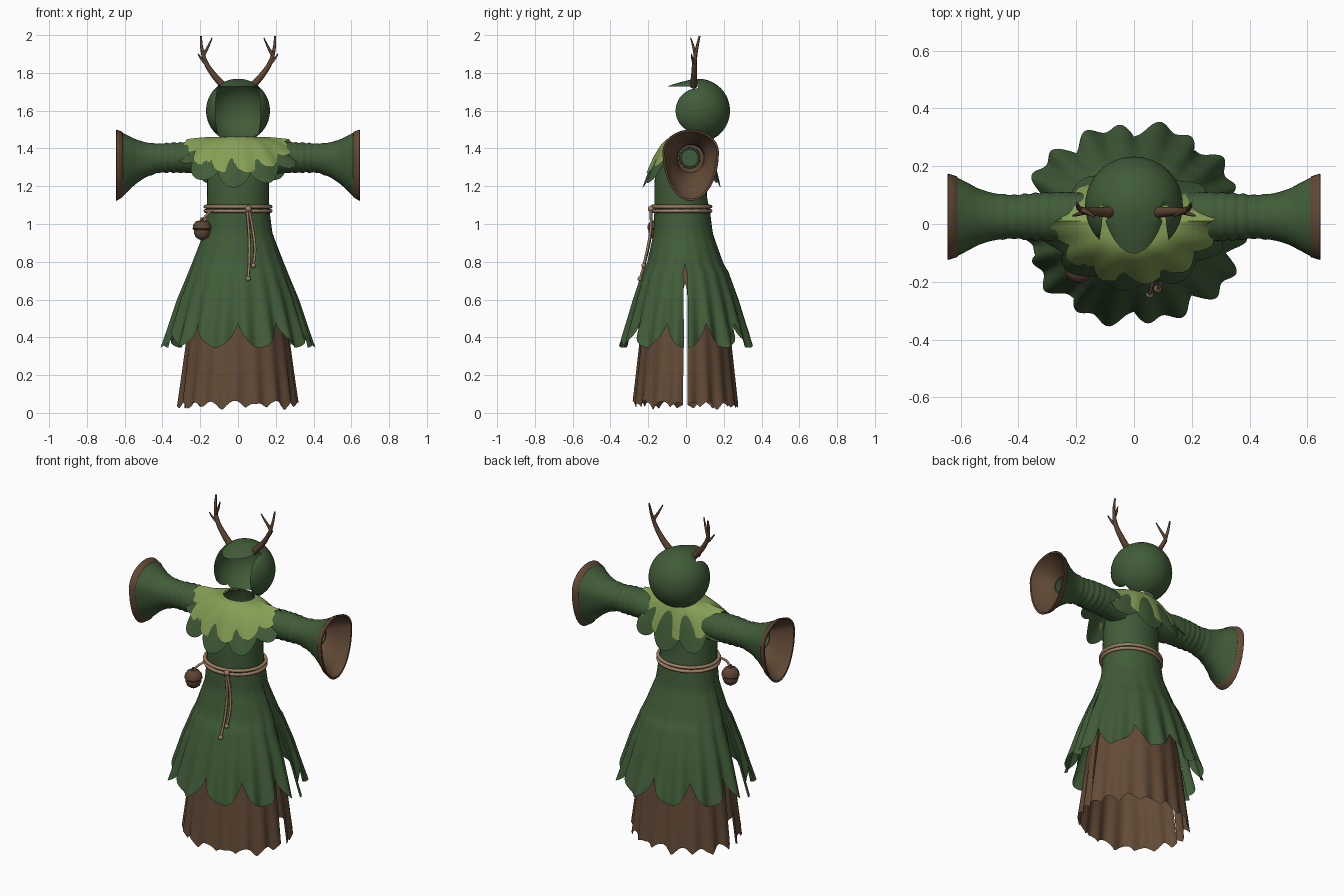
import bpy, bmesh, math
from math import sin, cos, pi
from mathutils import Vector

if "Cube" in bpy.data.objects:
    bpy.data.objects.remove(bpy.data.objects["Cube"], do_unlink=True)


def material(name, rgb):
    m = bpy.data.materials.new(name)
    m.use_nodes = True
    m.diffuse_color = (*rgb, 1)
    m.node_tree.nodes["Principled BSDF"].inputs["Base Color"].default_value = (*rgb, 1)
    return m


GREEN = material("forest green", (0.052, 0.108, 0.040))
LEAF = material("leaf green", (0.235, 0.345, 0.090))
BROWN = material("bark brown", (0.125, 0.070, 0.038))
ANTLER = material("antler brown", (0.110, 0.058, 0.032))
ROPE = material("rope tan", (0.35, 0.22, 0.13))


def finish(ob, mat, angle=50):
    ob.data.materials.clear()
    ob.data.materials.append(mat)
    bpy.ops.object.select_all(action="DESELECT")
    ob.select_set(True)
    bpy.context.view_layer.objects.active = ob
    bpy.ops.object.shade_smooth_by_angle(angle=math.radians(angle))
    return ob


def from_bmesh(name, bm, mat):
    bmesh.ops.recalc_face_normals(bm, faces=bm.faces)
    me = bpy.data.meshes.new(name)
    bm.to_mesh(me)
    bm.free()
    ob = bpy.data.objects.new(name, me)
    bpy.context.collection.objects.link(ob)
    return finish(ob, mat)


def loft(name, rings, mat, closed=True, cap=False):
    """Skin a list of equally long point rings."""
    bm = bmesh.new()
    rows = [[bm.verts.new(p) for p in ring] for ring in rings]
    n = len(rows[0])
    for a, b in zip(rows, rows[1:]):
        for i in range(n if closed else n - 1):
            j = (i + 1) % n
            bm.faces.new((a[i], a[j], b[j], b[i]))
    if cap:
        bm.faces.new(rows[-1])
    return from_bmesh(name, bm, mat)


def tube(name, pts, radii, mat, cyclic=False):
    """Round tapered tube through the points."""
    cu = bpy.data.curves.new(name, "CURVE")
    cu.dimensions = "3D"
    cu.bevel_depth, cu.bevel_resolution, cu.resolution_u = 1, 2, 5
    cu.use_fill_caps = True
    sp = cu.splines.new("BEZIER")
    sp.bezier_points.add(len(pts) - 1)
    sp.use_cyclic_u = cyclic
    for i, (bp, p) in enumerate(zip(sp.bezier_points, pts)):
        bp.co = p
        bp.handle_left_type = bp.handle_right_type = "AUTO"
        bp.radius = radii[0] + (radii[1] - radii[0]) * i / (len(pts) - 1)
    ob = bpy.data.objects.new(name, cu)
    bpy.context.collection.objects.link(ob)
    bpy.ops.object.select_all(action="DESELECT")
    ob.select_set(True)
    bpy.context.view_layer.objects.active = ob
    bpy.ops.object.convert(target="MESH")
    return finish(bpy.context.view_layer.objects.active, mat)


def sample(profile, k):
    """Linear lookup in rows whose first value descends."""
    for a, b in zip(profile, profile[1:]):
        if k >= b[0]:
            break
    f = (k - a[0]) / (b[0] - a[0])
    return [u + (v - u) * f for u, v in zip(a[1:], b[1:])]


# Torso: rows of height, half width, front y, back y
torso = [(1.455, .085, -.07, .08), (1.42, .13, -.105, .09), (1.36, .155, -.14, .105),
         (1.25, .163, -.165, .11), (1.15, .163, -.168, .11), (1.07, .165, -.167, .125)]
loft("torso", [[(rx * cos(a), (f + b) / 2 + (b - f) / 2 * sin(a), z)
                for a in (i * 2 * pi / 48 for i in range(48))]
               for z, rx, f, b in torso], GREEN)


# Skirts: front and back panels that part at a slit on each side
def skirt(name, profile, slit, hem, waves, amp, mat):
    top = profile[0][0]
    for side, label in ((-1, "front"), (1, "back")):
        rings = []
        for r in range(29):
            t = r / 28
            ring = []
            for i in range(121):
                a = pi * i / 120
                z = top + (hem(a) - top) * t
                rx, f, b = sample(profile, z)
                k = 1 + amp * t * t * sin(waves * a + side) + .3 * amp * t * sin(5 * a + 2 * side)
                gap = .011 * min(1, max(0, (slit - z) / .03))
                y = (f + b) / 2 + side * ((b - f) / 2 * sin(a) * k + gap)
                ring.append((rx * cos(a) * k, y, z))
            rings.append(ring)
        loft(f"{label}_{name}", rings, mat, closed=False)


skirt("overskirt", [(1.085, .165, -.167, .125), (.95, .182, -.172, .142), (.8, .238, -.205, .195),
                    (.6, .315, -.268, .265), (.34, .39, -.338, .338)], .78,
      lambda a: .345 + .13 * (1 - abs(cos(5 * a)) ** .75), 19, .045, GREEN)
skirt("underskirt", [(.9, .16, -.14, .12), (.7, .215, -.185, .175),
                     (.45, .262, -.226, .22), (0, .315, -.27, .262)], .68,
      lambda a: .012 + .035 * abs(sin(8 * a + 1)) + .018 * abs(sin(5 * a)), 17, .032, BROWN)


# Scalloped shoulder collars
def collar(name, top, rx, front, back, side_drop, drop, lobes, mat):
    rings = []
    for r in range(13):
        ring = []
        for i in range(192):
            a = 2 * pi * i / 192
            lobe = abs(sin(lobes / 2 * a + .4)) ** .7
            t = r / 12 * (.80 + .20 * lobe)
            s = abs(sin(a))
            ry = front if sin(a) < 0 else back
            ripple = 1 + .03 * t * sin(lobes * a)
            x = (.09 + (rx - .09) * t ** .8) * cos(a) * ripple
            y = .01 + (.075 + (ry - .075) * t ** .8) * sin(a) * ripple
            ring.append((x, y, top - t ** 1.6 * (side_drop + (drop - side_drop) * s ** .85)))
        rings.append(ring)
    loft(name, rings, mat)


collar("upper_collar", 1.462, .285, .215, .15, .015, .195, 12, LEAF)
collar("lower_collar", 1.448, .325, .235, .17, .04, .255, 10, GREEN)

# Hood: sphere with a face opening, open neck and a pulled-forward brow
bm = bmesh.new()
C = Vector((0, .064, 1.6))
bmesh.ops.create_uvsphere(bm, u_segments=64, v_segments=40, radius=.169)
bmesh.ops.translate(bm, verts=bm.verts, vec=C)
for co, no in (((.12, 0, 0), (1, 0, 0)), ((-.12, 0, 0), (1, 0, 0)),
               ((0, 0, 1.727), (0, 0, 1)), ((0, 0, 1.445), (0, 0, 1))):
    bmesh.ops.bisect_plane(bm, geom=bm.verts[:] + bm.edges[:] + bm.faces[:], plane_co=co, plane_no=no)
gone = []
for f in bm.faces:
    c = f.calc_center_median()
    if c.z < 1.445 or (abs(c.x) < .12 and c.z < 1.727 and c.y < C.y):
        gone.append(f)
bmesh.ops.delete(bm, geom=gone, context="FACES")
for v in bm.verts:
    if v.co.z > 1.70 and abs(v.co.x) < .1 and v.co.y < C.y:
        w = max(0, 1 - (v.co.z - 1.727) / .035)
        v.co.y -= .055 * min(w, 1) * (1 - (v.co.x / .1) ** 2)
    elif v.co.y < C.y and abs(v.co.x) < .1201 and v.co.z < 1.73:
        v.co.x *= 1 - .12 * ((v.co.z - C.z) / .13) ** 2
from_bmesh("hood", bm, GREEN)

# Sleeves: rows of x, centre z, reach up, reach down, half depth
SLEEVE = [(.12, 1.34, .075, .085, .08), (.25, 1.35, .082, .08, .086), (.34, 1.35, .081, .078, .082),
          (.42, 1.35, .075, .078, .075), (.49, 1.352, .08, .105, .082), (.54, 1.358, .09, .145, .098),
          (.58, 1.367, .1, .19, .12), (.61, 1.373, .11, .226, .135), (.645, 1.38, .118, .256, .147)]
rows = [[-v for v in r[:1]] + list(r[1:]) for r in SLEEVE]


def sleeve_ring(s, x, shrink=0):
    cz, up, down, ry = sample(rows, -x)
    wrinkle = .003 * sin(x * 170) * max(0, 1 - abs(x - .36) / .16)
    ring = []
    for i in range(40):
        a = 2 * pi * i / 40
        rz = (up if sin(a) > 0 else down) + wrinkle - shrink
        ring.append((s * x, .025 + (ry + wrinkle - shrink) * cos(a), cz + rz * sin(a)))
    return ring


def disc(x, r):
    return [(x, .02 + r * cos(i * pi / 12), 1.35 + r * sin(i * pi / 12)) for i in range(24)]


for s, side in ((1, "left"), (-1, "right")):
    loft(f"{side}_sleeve", [sleeve_ring(s, .12 + .49 * i / 60) for i in range(61)], GREEN)
    loft(f"{side}_cuff_band", [sleeve_ring(s, .61), sleeve_ring(s, .612, -.004), sleeve_ring(s, .643, -.003),
                               sleeve_ring(s, .645, 0), sleeve_ring(s, .643, .008)], BROWN)
    loft(f"{side}_sleeve_lining", [sleeve_ring(s, .643 - .2 * i / 12, .008) for i in range(13)], BROWN, cap=True)
    loft(f"{side}_inner_sleeve", [disc(s * .43, .058), disc(s * .54, .055), disc(s * .54, .047),
                                  disc(s * .49, .045)], GREEN, cap=True)

    # Antlers with tines
    tube(f"{side}_antler", [(s * .075, .04, 1.73), (s * .125, .043, 1.785), (s * .168, .045, 1.85),
                            (s * .19, .055, 1.92), (s * .197, .072, 1.995)], (.02, .005), ANTLER)
    tube(f"{side}_inner_tine", [(s * .183, .05, 1.895), (s * .16, .04, 1.935), (s * .137, .025, 1.985)],
         (.011, .003), ANTLER)
    tube(f"{side}_outer_tine", [(s * .165, .045, 1.845), (s * .19, .035, 1.87), (s * .212, .028, 1.9)],
         (.011, .003), ANTLER)

# Double rope belt
for z, label in ((1.092, "upper"), (1.069, "lower")):
    tube(f"{label}_belt_rope", [(.173 * cos(i * pi / 8), -.025 + .155 * sin(i * pi / 8), z)
                                for i in range(16)], (.010, .010), ROPE, cyclic=True)


def ball(name, pos, r, mat, squash=1):
    b = bmesh.new()
    bmesh.ops.create_uvsphere(b, u_segments=20, v_segments=12, radius=r)
    for v in b.verts:
        v.co = Vector((v.co.x, v.co.y, v.co.z * squash)) + Vector(pos)
    return from_bmesh(name, b, mat)


# Hanging rope ends with knots
ball("belt_knot", (.055, -.185, 1.08), .017, ROPE)
for label, pts in (("long", [(.048, -.185, 1.07), (.058, -.187, .95), (.06, -.212, .82), (.054, -.243, .71)]),
                   ("short", [(.06, -.185, 1.07), (.078, -.187, .97), (.09, -.204, .87), (.082, -.224, .78)])):
    tube(f"{label}_rope_end", pts, (.007, .007), ROPE)
    ball(f"{label}_rope_knot", pts[-1], .013, ROPE)

# Acorn charm
tube("acorn_cord", [(-.135, -.13, 1.075), (-.165, -.155, 1.05), (-.187, -.155, 1.02)], (.007, .007), ROPE)


def turned(name, profile, mat):
    loft(name, [[(-.19 + r * cos(i * pi / 12), -.155 + r * sin(i * pi / 12), z) for i in range(24)]
                for r, z in profile], mat)


turned("acorn_cap", [(.008, 1.035), (.01, 1.02), (.033, 1.015), (.047, .995), (.05, .975), (.043, .968)], ANTLER)
turned("acorn_nut", [(.043, .975), (.044, .955), (.036, .932), (.02, .92), (.006, .915), (.001, .908)], BROWN)
